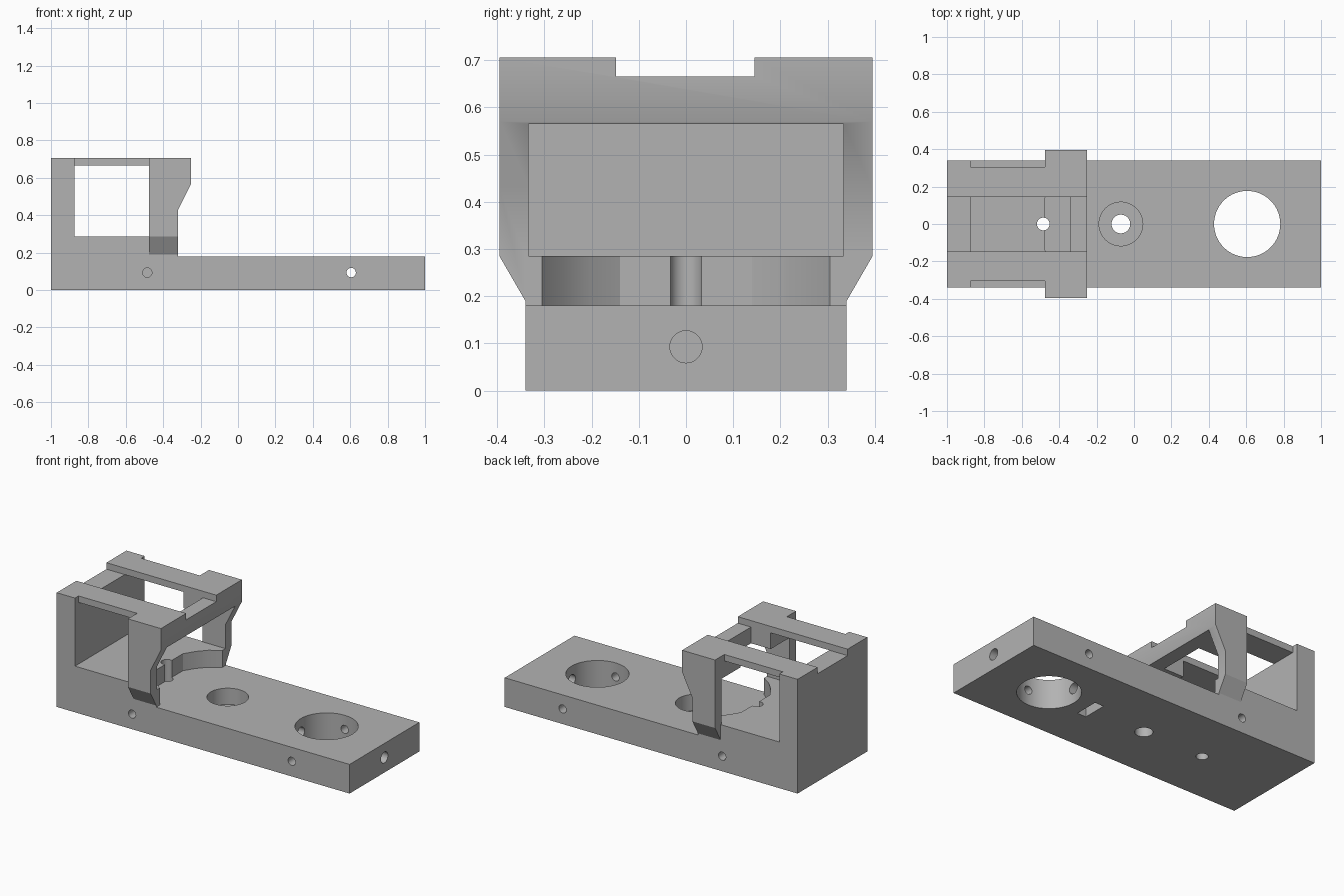
import bpy, bmesh, math
from mathutils import Vector

old = bpy.data.objects.get("Cube")
if old:
    bpy.data.objects.remove(old, do_unlink=True)

grey = bpy.data.materials.new("plain grey")
grey.use_nodes = True
GREY = (0.45, 0.45, 0.45, 1)
grey.diffuse_color = GREY
grey.node_tree.nodes["Principled BSDF"].inputs["Base Color"].default_value = GREY


def prism(name, pts, axis, lo, hi):
    """Extrude a 2D outline along an axis; outline uses the other two axes in order."""
    def place(p, d):
        a, b = p
        return {"x": (d, a, b), "y": (a, d, b), "z": (a, b, d)}[axis]
    bm = bmesh.new()
    face = bm.faces.new([bm.verts.new(place(p, lo)) for p in pts])
    move = Vector(place((0, 0), hi - lo))
    out = bmesh.ops.extrude_face_region(bm, geom=[face])
    bmesh.ops.translate(bm, vec=move, verts=[v for v in out["geom"] if isinstance(v, bmesh.types.BMVert)])
    bmesh.ops.recalc_face_normals(bm, faces=bm.faces)
    me = bpy.data.meshes.new(name)
    bm.to_mesh(me)
    bm.free()
    me.materials.append(grey)
    ob = bpy.data.objects.new(name, me)
    bpy.context.collection.objects.link(ob)
    return ob


def box(name, x0, x1, y0, y1, z0, z1):
    return prism(name, [(x0, y0), (x1, y0), (x1, y1), (x0, y1)], "z", z0, z1)


def rod(name, u, v, r, axis, lo, hi, n=48):
    ring = [(u + r * math.cos(i * math.tau / n), v + r * math.sin(i * math.tau / n)) for i in range(n)]
    return prism(name, ring, axis, lo, hi)


def combine(target, tool, op):
    mod = target.modifiers.new(op, "BOOLEAN")
    mod.operation, mod.solver, mod.object = op, "EXACT", tool
    bpy.ops.object.select_all(action="DESELECT")
    bpy.context.view_layer.objects.active = target
    target.select_set(True)
    bpy.ops.object.modifier_apply(modifier=mod.name)
    bpy.data.objects.remove(tool, do_unlink=True)


def cut(target, tool):
    combine(target, tool, "DIFFERENCE")


# Base plate, raised shelf and tall back wall
body = prism("mount_body", [(-1, 0), (1, 0), (1, 0.18), (-0.32, 0.18), (-0.32, 0.285),
                            (-0.875, 0.285), (-0.875, 0.705), (-1, 0.705)], "y", -0.34, 0.34)

# Clearance pocket in the shelf edge
side = [(-0.475, 0.14), (-0.435, 0.205), (-0.385, 0.26), (-0.32, 0.305), (-0.2, 0.305)]
pocket = side + [(x, -y) for x, y in reversed(side)]
cut(body, prism("pocket_cutter", pocket, "z", 0.18, 0.4))

# Yoke: two legs joined by a crossbar
yoke = prism("yoke", [(-0.475, 0.19), (-0.32, 0.19), (-0.32, 0.43), (-0.25, 0.57),
                      (-0.25, 0.705), (-0.475, 0.705)], "y", -0.395, 0.395)
cut(yoke, box("yoke_opening", -0.6, -0.1, -0.333, 0.333, 0.1, 0.565))
for s in (-1, 1):
    cut(yoke, prism("leg_bevel", [(s * 0.34, 0.19), (s * 0.395, 0.285), (s * 0.5, 0.285),
                                  (s * 0.5, 0.1), (s * 0.34, 0.1)], "x", -0.6, -0.1))
combine(body, yoke, "UNION")

# Thin rails from wall to yoke
for s in (-1, 1):
    y0, y1 = sorted((s * 0.13, s * 0.305))
    combine(body, box("rail", -0.9, -0.45, y0, y1, 0.665, 0.705), "UNION")

# Top notch and the opening between the rails
cut(body, box("notch_cutter", -1.1, -0.1, -0.148, 0.145, 0.665, 0.8))
cut(body, box("slot_cutter", -0.875, -0.34, -0.148, 0.145, 0.45, 0.8))

# Vertical bores
cut(body, rod("large_bore", 0.605, 0, 0.177, "z", -0.1, 0.3, 64))
cut(body, rod("counterbore", -0.07, 0, 0.117, "z", 0.08, 0.25))
cut(body, rod("centre_bore", -0.07, 0, 0.05, "z", -0.1, 0.3))
cut(body, rod("shelf_bore", -0.485, 0, 0.034, "z", -0.1, 0.4, 32))

# Horizontal screw holes
cut(body, rod("cross_hole", 0.605, 0.093, 0.025, "y", -0.5, 0.5, 32))
cut(body, rod("end_hole", 0, 0.093, 0.034, "x", 0.3, 1.1, 32))
for s in (-1, 1):
    lo, hi = sorted((s * 0.08, s * 0.5))
    cut(body, rod("side_hole", -0.485, 0.093, 0.025, "y", lo, hi, 32))

# Nut slot underneath
cut(body, box("nut_slot", 0.28, 0.34, -0.075, 0.075, -0.1, 0.15))

bpy.ops.object.select_all(action="DESELECT")
body.select_set(True)
bpy.context.view_layer.objects.active = body
bpy.ops.object.shade_smooth_by_angle(angle=math.radians(30))
